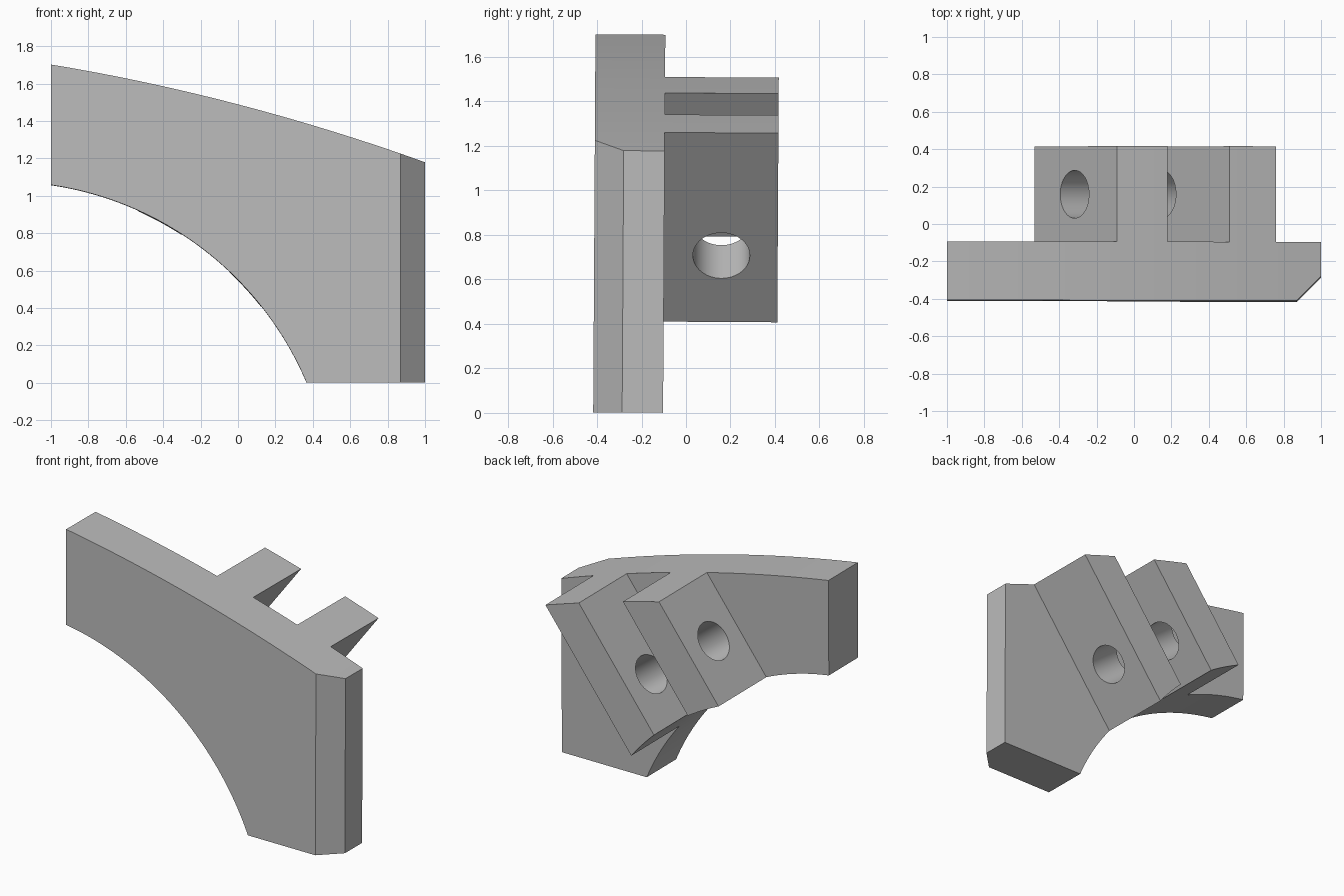
import bpy, bmesh, math
from mathutils import Matrix, Vector

cube = bpy.data.objects.get("Cube")
if cube:
    bpy.data.objects.remove(cube, do_unlink=True)

grey = bpy.data.materials.new("plain_grey")
grey.use_nodes = True
colour = (0.5, 0.5, 0.5, 1)
grey.diffuse_color = colour
grey.node_tree.nodes["Principled BSDF"].inputs["Base Color"].default_value = colour

FRONT, PLATE_BACK, LUG_BACK = -0.412, -0.098, 0.413
CENTRE, RADIUS = Vector((-1.255, -0.686)), 1.76   # lower arc
SLANT = Vector((0.6, 0.8))                        # direction of the lugs
PIVOT = Vector((0, 0, 0.85))
TILT = (Matrix.Translation(PIVOT) @ Matrix.Rotation(-0.006, 4, 'X')
        @ Matrix.Translation(-PIVOT))


def top_z(x):
    return 1.486 - 0.261 * x - 0.048 * x * x


def top_edge(x0, x1, n):
    xs = [x0 + (x1 - x0) * i / n for i in range(n + 1)]
    return [Vector((x, top_z(x))) for x in xs]


def arc(p, q, n):
    a, b = (math.atan2(*(v - CENTRE).yx) for v in (p, q))
    angles = [a + (b - a) * i / n for i in range(n + 1)]
    return [CENTRE + RADIUS * Vector((math.cos(t), math.sin(t))) for t in angles]


def drop_to_arc(p):
    """Follow the slant down from p until it meets the lower arc."""
    q = p - CENTRE
    b = q.dot(SLANT)
    return p - SLANT * (b - math.sqrt(b * b - q.length_squared + RADIUS ** 2))


def prism(name, outline, y0, y1, chamfer=False):
    bm = bmesh.new()
    face = bm.faces.new([bm.verts.new((p.x, y0, p.y)) for p in outline])
    new = bmesh.ops.extrude_face_region(bm, geom=[face])["geom"]
    bmesh.ops.translate(bm, vec=(0, y1 - y0, 0),
                        verts=[g for g in new if isinstance(g, bmesh.types.BMVert)])
    if chamfer:
        cut = bmesh.ops.bisect_plane(
            bm, geom=bm.verts[:] + bm.edges[:] + bm.faces[:], dist=1e-5,
            plane_co=(0.87, y0, 0), plane_no=(0.7071, -0.7071, 0), clear_outer=True)
        rim = [g for g in cut["geom_cut"] if isinstance(g, bmesh.types.BMEdge)]
        bmesh.ops.edgeloop_fill(bm, edges=rim)
    bmesh.ops.recalc_face_normals(bm, faces=bm.faces)
    mesh = bpy.data.meshes.new(name)
    bm.to_mesh(mesh)
    bm.free()
    mesh.transform(TILT)
    mesh.materials.append(grey)
    obj = bpy.data.objects.new(name, mesh)
    bpy.context.collection.objects.link(obj)
    return obj


def activate(obj):
    bpy.ops.object.select_all(action='DESELECT')
    obj.select_set(True)
    bpy.context.view_layer.objects.active = obj


# Curved plate with one chamfered upright edge
start = CENTRE + Vector((0.255, math.sqrt(RADIUS ** 2 - 0.255 ** 2)))
end = CENTRE + Vector((math.sqrt(RADIUS ** 2 - CENTRE.y ** 2), -CENTRE.y))
outline = arc(start, end, 48) + [Vector((1, 0))] + top_edge(1, -1, 40)
parts = [prism("curved_plate", outline, FRONT, PLATE_BACK, chamfer=True)]

# Two slanted lugs on the back
for name, x0, x1 in (("right_lug", -0.09, 0.18), ("left_lug", 0.51, 0.76)):
    top = top_edge(x1, x0, 8)
    outline = top + arc(drop_to_arc(top[-1]), drop_to_arc(top[0]), 10)
    parts.append(prism(name, outline, PLATE_BACK, LUG_BACK))

# Round hole through both lugs, square to the slant
axis = Vector((0.8, 0, -0.6))
bpy.ops.mesh.primitive_cylinder_add(
    vertices=48, radius=0.128, depth=2, location=(0.017, 0.159, 0.954),
    rotation=axis.to_track_quat('Z', 'Y').to_euler())
cutter = bpy.context.object
cutter.name = "hole_cutter"
cutter.hide_render = True
cutter.data.materials.append(grey)
for lug in parts[1:]:
    activate(lug)
    mod = lug.modifiers.new("hole", 'BOOLEAN')
    mod.operation, mod.solver, mod.object = 'DIFFERENCE', 'EXACT', cutter
    bpy.ops.object.modifier_apply(modifier=mod.name)
bpy.data.objects.remove(cutter, do_unlink=True)

for part in parts:
    activate(part)
    bpy.ops.object.shade_smooth_by_angle(angle=math.radians(30))
